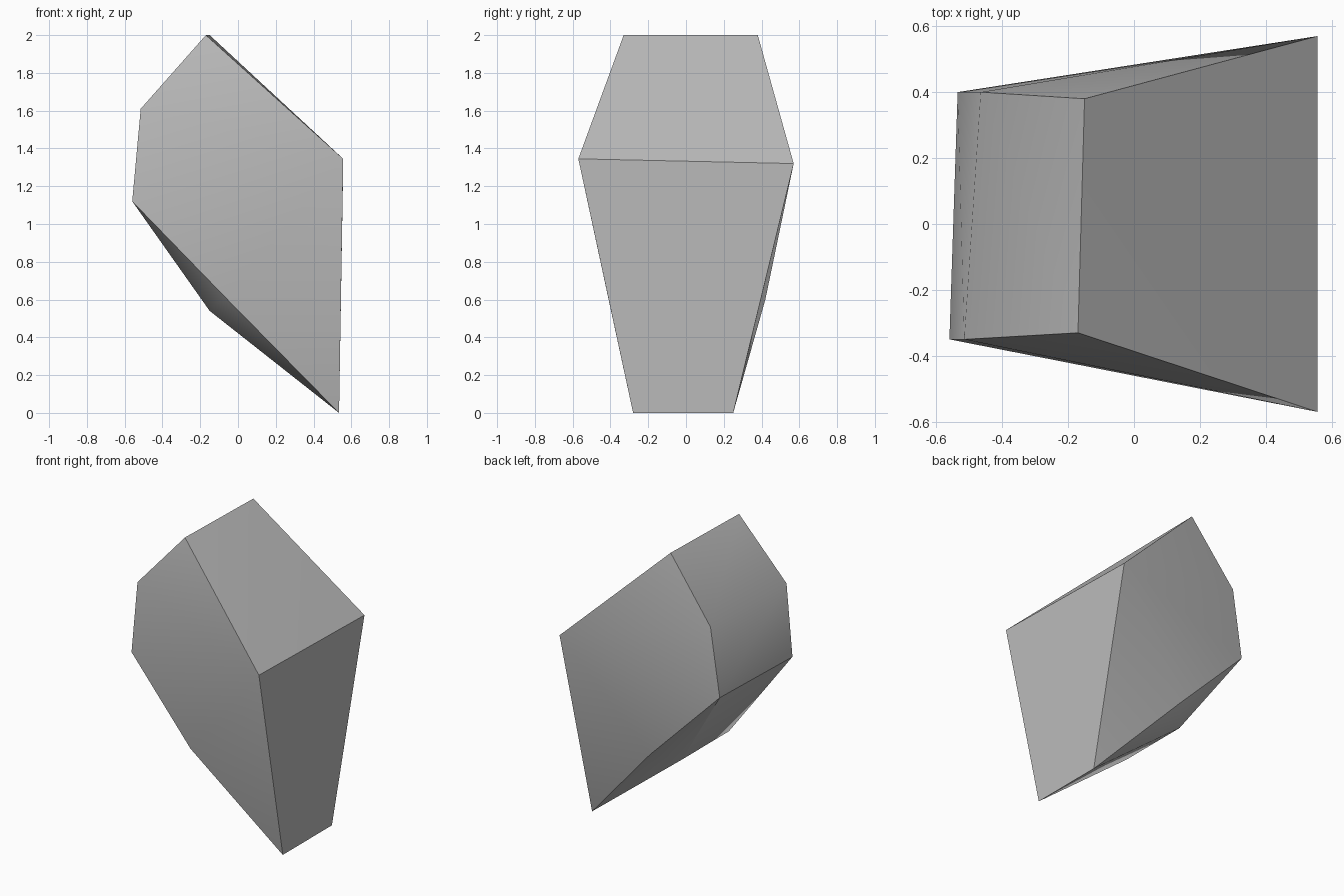
import bpy, bmesh, math

old = bpy.data.objects.get("Cube")
if old:
    bpy.data.objects.remove(old, do_unlink=True)

# Plain grey stone
stone = bpy.data.materials.new("grey_stone")
stone.use_nodes = True
grey = (0.5, 0.5, 0.5, 1)
stone.diffuse_color = grey
stone.node_tree.nodes["Principled BSDF"].inputs["Base Color"].default_value = grey

# Outline of each broad side: peak, upper chip, lower chip, side bend, foot, shoulder
# The last point is the bend in the middle of the underside
front = [(-.17, -.33, 2), (-.515, -.35, 1.61), (-.56, -.35, 1.12), (-.07, -.413, .615),
         (.535, -.28, 0), (.557, -.57, 1.345), (-.15, -.25, .54)]
back = [(-.15, .38, 2), (-.465, .40, 1.585), (-.535, .40, 1.12), (-.02, .42, .60),
        (.535, .25, 0), (.557, .57, 1.32), (-.15, .26, .54)]
PEAK, CHIP, EDGE, BEND, FOOT, SHOULDER, BELLY = range(7)

bm = bmesh.new()
f = [bm.verts.new(p) for p in front]
b = [bm.verts.new(p) for p in back]

# Broad sides fan out from the shoulder; slim facets turn under to the belly
for side in (f, b):
    for i in range(FOOT):
        bm.faces.new((side[SHOULDER], side[i], side[i + 1]))
    for i in (EDGE, BEND):
        bm.faces.new((side[i], side[BELLY], side[i + 1]))

# Bands across the thickness
for i, j in ((PEAK, CHIP), (CHIP, EDGE), (EDGE, BELLY),
             (BELLY, FOOT), (FOOT, SHOULDER), (SHOULDER, PEAK)):
    bm.faces.new((f[i], f[j], b[j])) if i == SHOULDER else bm.faces.new((f[i], b[i], b[j]))
    bm.faces.new((f[i], b[j], b[i])) if i == SHOULDER else bm.faces.new((f[i], b[j], f[j]))
bmesh.ops.recalc_face_normals(bm, faces=bm.faces)

mesh = bpy.data.meshes.new("rock")
bm.to_mesh(mesh)
bm.free()
mesh.materials.append(stone)
rock = bpy.data.objects.new("rock", mesh)
bpy.context.collection.objects.link(rock)

# Soft shading over shallow bends, crisp at the hard edges
bpy.ops.object.select_all(action="DESELECT")
rock.select_set(True)
bpy.context.view_layer.objects.active = rock
bpy.ops.object.shade_smooth_by_angle(angle=math.radians(39))
